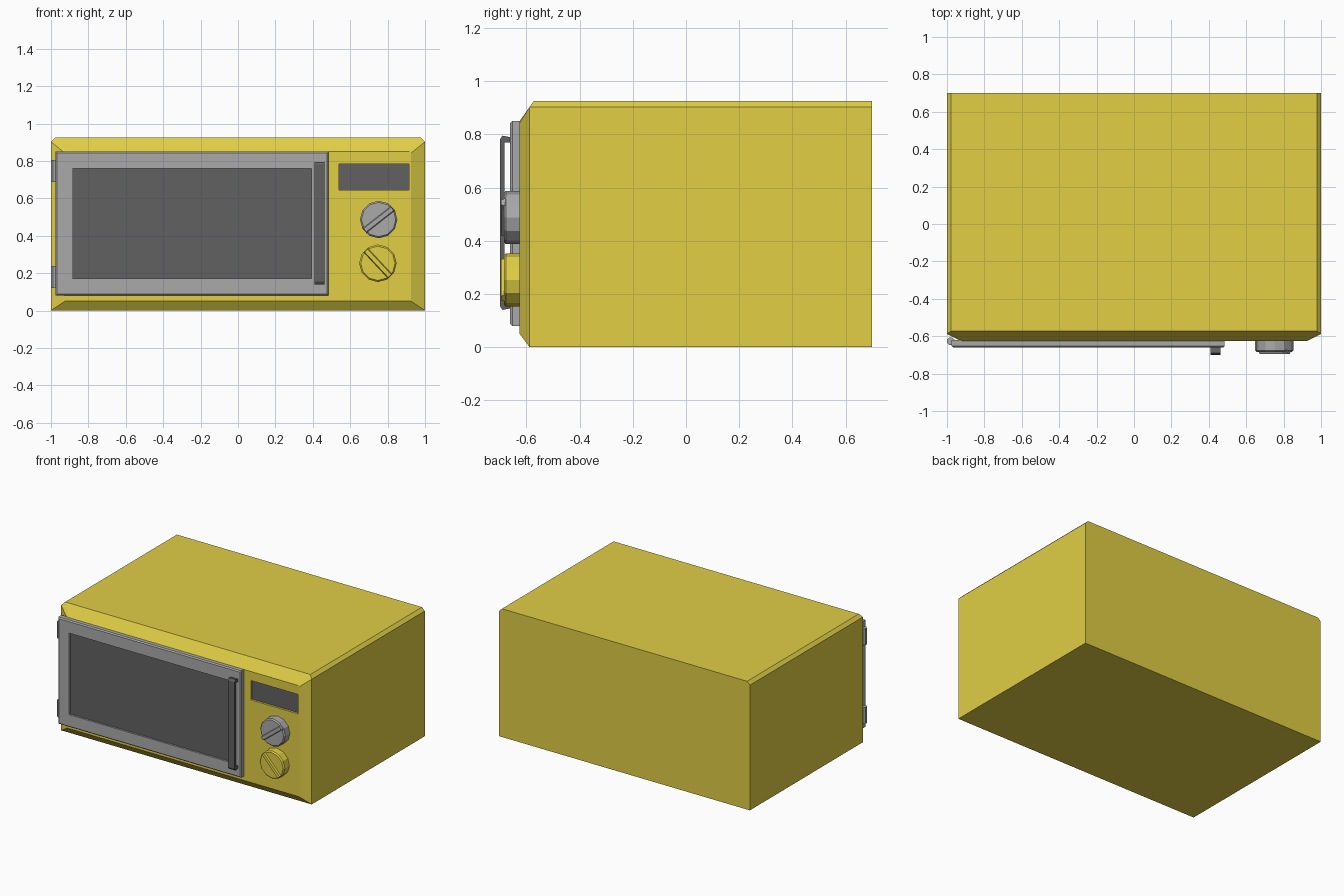
import bpy, bmesh, math
from mathutils import Matrix

if "Cube" in bpy.data.objects:
    bpy.data.objects.remove(bpy.data.objects["Cube"])


def material(name, rgb):
    m = bpy.data.materials.new(name)
    m.diffuse_color = (*rgb, 1)
    m.use_nodes = True
    m.node_tree.nodes["Principled BSDF"].inputs["Base Color"].default_value = m.diffuse_color
    return m


YELLOW = material("yellow_enamel", (0.75, 0.62, 0.06))
GREY = material("grey_plastic", (0.40, 0.40, 0.40))
BLACK = material("black_glass", (0.12, 0.12, 0.12))


def finish(name, bm, mat):
    bmesh.ops.recalc_face_normals(bm, faces=bm.faces)
    me = bpy.data.meshes.new(name)
    bm.to_mesh(me)
    bm.free()
    ob = bpy.data.objects.new(name, me)
    bpy.context.collection.objects.link(ob)
    me.materials.append(mat)
    return ob


def box_bm(x0, x1, y0, y1, z0, z1):
    bm = bmesh.new()
    bmesh.ops.create_cube(bm, size=1, matrix=Matrix.Translation(
        ((x0 + x1) / 2, (y0 + y1) / 2, (z0 + z1) / 2)) @ Matrix.Diagonal((x1 - x0, y1 - y0, z1 - z0, 1)))
    return bm


def front_faces(bm):
    bm.normal_update()
    return [f for f in bm.faces if f.normal.y < -0.99]


def recess(bm, width, depth):
    """Inset the front face and push it back."""
    face = front_faces(bm)
    bmesh.ops.inset_region(bm, faces=face, thickness=width, use_even_offset=True)
    r = bmesh.ops.extrude_discrete_faces(bm, faces=face)
    bmesh.ops.translate(bm, verts=r["faces"][0].verts, vec=(0, depth, 0))


# Body: chamfered section lofted to a smaller front face
def section(x, z0, z1, c, y, y_top):
    return [(-x, y, z0), (x, y, z0), (x, y, z1 - c), (x - c, y_top, z1),
            (c - x, y_top, z1), (-x, y, z1 - c)]


bm = bmesh.new()
rings = [[bm.verts.new(p) for p in s] for s in (
    section(1.0, 0, 0.925, 0.022, 0.70, 0.70),
    section(1.0, 0, 0.925, 0.022, -0.588, -0.572),
    section(0.925, 0.05, 0.85, 0.008, -0.625, -0.625))]
for a, b in zip(rings, rings[1:]):
    for i in range(6):
        j = (i + 1) % 6
        bm.faces.new((a[i], a[j], b[j], b[i]))
bm.faces.new(rings[0])
bm.faces.new(rings[-1])
body = finish("body", bm, YELLOW)

# Display recess cut into the body, with a dark screen inside
cutter = finish("display_cutter", box_bm(0.54, 0.915, -0.70, -0.605, 0.645, 0.785), YELLOW)
cutter.hide_render = True
cutter.hide_viewport = True
cut = body.modifiers.new("display_recess", "BOOLEAN")
cut.operation = "DIFFERENCE"
cut.object = cutter
finish("display_screen", box_bm(0.541, 0.914, -0.612, -0.60, 0.646, 0.784), BLACK)

# Door frame with a sunken window
bm = box_bm(-0.975, 0.485, -0.661, -0.62, 0.08, 0.85)
bmesh.ops.bevel(bm, geom=[e for f in front_faces(bm) for e in f.edges],
                offset=0.008, segments=1, affect="EDGES")
recess(bm, 0.083, 0.015)
finish("door_frame", bm, GREY)
finish("door_window", box_bm(-0.883, 0.393, -0.648, -0.64, 0.171, 0.759), BLACK)

# Handle: side profile of a bracket, extruded across x
profile = [(-0.655, 0.80 - 0.012), (-0.69, 0.795), (-0.70, 0.78), (-0.70, 0.155), (-0.69, 0.14),
           (-0.655, 0.147), (-0.655, 0.165), (-0.682, 0.165), (-0.682, 0.77), (-0.655, 0.77)]
bm = bmesh.new()
f = bm.faces.new([bm.verts.new((0.41, y, z)) for y, z in profile])
r = bmesh.ops.extrude_face_region(bm, geom=[f])
bmesh.ops.translate(bm, verts=[v for v in r["geom"] if isinstance(v, bmesh.types.BMVert)],
                    vec=(0.053, 0, 0))
finish("handle", bm, BLACK)

# Hinges
for name, z in (("upper_hinge", 0.747), ("lower_hinge", 0.18)):
    bm = bmesh.new()
    bmesh.ops.create_cone(bm, cap_ends=True, segments=8, radius1=0.021, radius2=0.021, depth=0.118,
                          matrix=Matrix.Translation((-0.98, -0.627, z)) @ Matrix.Rotation(math.pi / 8, 4, "Z"))
    finish(name, bm, GREY)


# Knobs: twelve-sided discs with a raised diagonal grip
def knob(name, x, z, angle, mat):
    bm = bmesh.new()
    bmesh.ops.create_cone(bm, cap_ends=True, segments=12, radius1=0.1, radius2=0.1, depth=0.07,
                          matrix=Matrix.Translation((x, -0.65, z)) @ Matrix.Rotation(math.pi / 2, 4, "X"))
    bmesh.ops.bevel(bm, geom=[e for f in front_faces(bm) for e in f.edges],
                    offset=0.008, segments=1, affect="EDGES")
    finish(name, bm, mat)
    bm = box_bm(-0.096, 0.096, -0.696, -0.67, -0.022, 0.022)
    for v in bm.verts:
        if v.co.y < -0.69:
            v.co.z *= 0.5
            v.co.x *= 0.97
    bmesh.ops.transform(bm, verts=bm.verts,
                        matrix=Matrix.Translation((x, 0, z)) @ Matrix.Rotation(-angle, 4, "Y"))
    finish(name + "_grip", bm, mat)


knob("upper_knob", 0.752, 0.487, math.radians(38), GREY)
knob("lower_knob", 0.748, 0.253, math.radians(-47), YELLOW)
